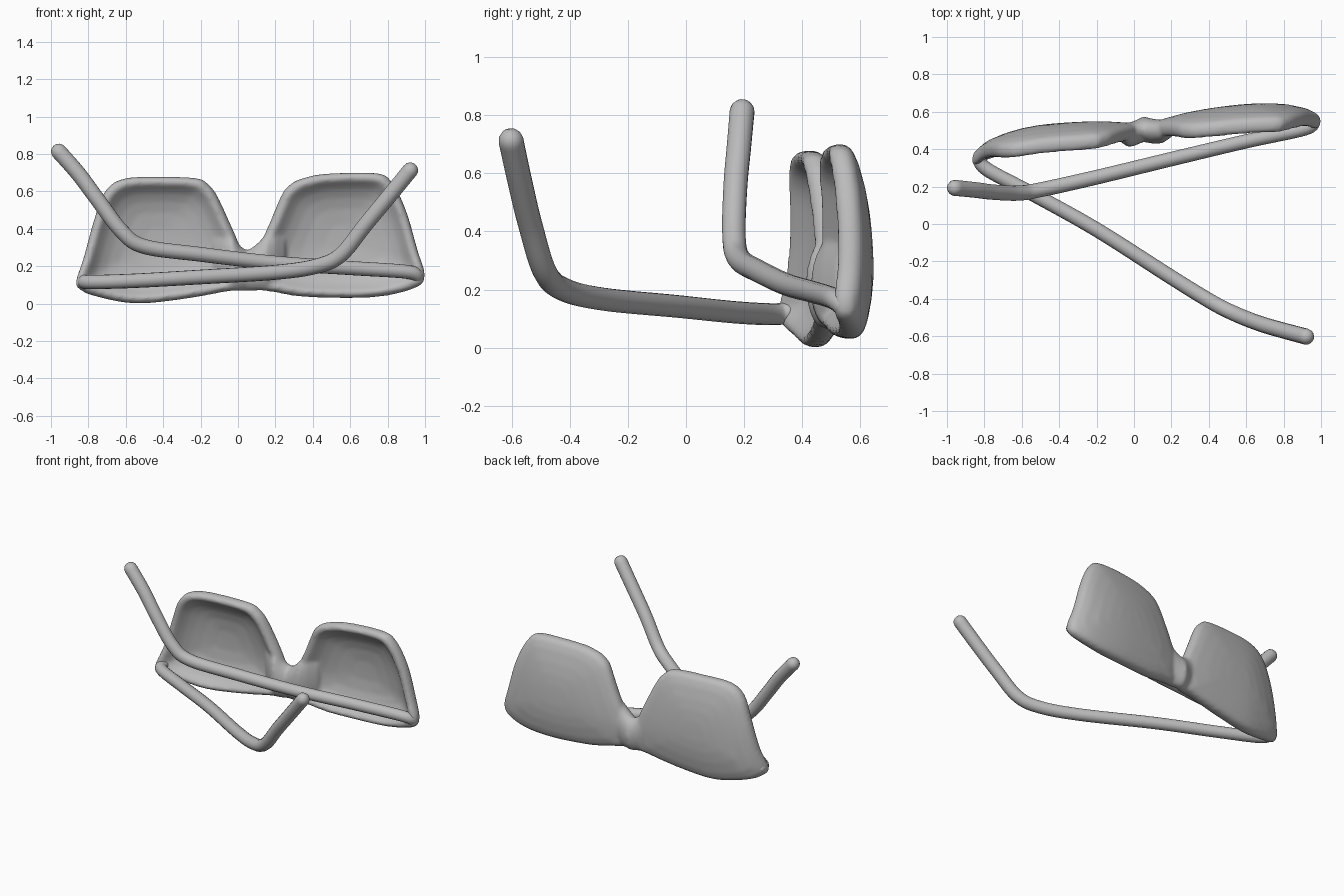
import bpy, bmesh, math
from mathutils import Vector

if "Cube" in bpy.data.objects:
    bpy.data.objects.remove(bpy.data.objects["Cube"])

grey = bpy.data.materials.new("grey plastic")
grey.diffuse_color = (0.5, 0.5, 0.5, 1)
grey.use_nodes = True
grey.node_tree.nodes["Principled BSDF"].inputs["Base Color"].default_value = grey.diffuse_color


def spline(points, steps, closed=False):
    """Smooth curve through the points."""
    pts = [Vector(p) for p in points]
    n = len(pts)
    get = (lambda i: pts[i % n]) if closed else (lambda i: pts[max(0, min(n - 1, i))])
    out = []
    for i in range(n if closed else n - 1):
        a, b, c, d = (get(i + k) for k in (-1, 0, 1, 2))
        for s in range(steps):
            t = s / steps
            out.append(0.5 * (2 * b + (c - a) * t + (2 * a - 5 * b + 4 * c - d) * t * t
                              + (3 * b - a - 3 * c + d) * t ** 3))
    return out if closed else out + [pts[-1]]


# Curved line of the front frame seen from above
bow = spline([(-.87, .335), (-.8, .385), (-.7, .42), (-.5, .46), (-.2, .483), (.06, .495),
              (.3, .535), (.6, .572), (.85, .575), (1.0, .545)], 8)


def frame_y(x, z):
    for a, b in zip(bow, bow[1:]):
        if x <= b.x:
            break
    t = max(0, min(1, (x - a.x) / (b.x - a.x)))
    return a.y + (b.y - a.y) * t + .006 - 0.26 * (z - 0.25) ** 2


def finish(name, bm):
    bmesh.ops.recalc_face_normals(bm, faces=bm.faces)
    mesh = bpy.data.meshes.new(name)
    bm.to_mesh(mesh)
    bm.free()
    for p in mesh.polygons:
        p.use_smooth = True
    mesh.materials.append(grey)
    ob = bpy.data.objects.new(name, mesh)
    bpy.context.collection.objects.link(ob)
    return ob


def loft(name, rings, start, end):
    """Skin closed rings and close both ends to a point."""
    bm = bmesh.new()
    rows = [[bm.verts.new(p) for p in r] for r in rings]
    n = len(rows[0])
    for a, b in zip(rows, rows[1:]):
        for i in range(n):
            j = (i + 1) % n
            bm.faces.new((a[i], a[j], b[j], b[i]))
    for row, tip in ((rows[0], start), (rows[-1], end)):
        v = bm.verts.new(tip)
        for i in range(n):
            bm.faces.new((row[i], row[(i + 1) % n], v))
    return finish(name, bm)


# Section from the dished inside, round the thick rim, to the domed outside
section = [(.2, .032), (.45, .025), (.62, .012), (.74, -.006), (.81, -.025), (.86, -.042),
           (.90, -.050), (.95, -.044), (.985, -.026), (1, .0), (.988, .022), (.94, .037),
           (.82, .048), (.6, .057), (.4, .062), (.2, .064)]


def lens(name, outline, cx, cz):
    edge = spline(outline, 5, True)

    def at(s, dy, p):
        x, z = cx + (p.x - cx) * s, cz + (p.y - cz) * s
        return (x, frame_y(x, z) + dy, z)
    return loft(name, [[at(s, dy, p) for p in edge] for s, dy in section],
                at(0, .032, edge[0]), at(0, .064, edge[0]))


left = lens("left_lens", [
    (-.868, .115), (-.825, .25), (-.77, .45), (-.712, .60), (-.61, .669),
    (-.4, .679), (-.215, .67), (-.158, .638), (-.113, .582), (-.046, .44), (.005, .32),
    (.04, .2), (.01, .085), (-.07, .063), (-.31, .021), (-.555, .0),
    (-.77, .040), (-.848, .076)], -.43, .33)
right = lens("right_lens", [
    (1.0, .15), (.96, .29), (.897, .505), (.818, .657), (.73, .699),
    (.46, .694), (.335, .667), (.277, .636), (.235, .587), (.172, .44), (.12, .32), (.08, .2),
    (.11, .085), (.195, .061), (.38, .034), (.73, .034), (.95, .084)], .56, .35)

# Waisted bridge, swelling into a nose pad at each side: x, bottom, top, front, back
bridge_rings = []
for x, lo, hi, front, back in [(-.13, .15, .38, .485, .525), (-.08, .09, .40, .445, .53),
                               (-.03, .066, .37, .41, .54), (.01, .066, .31, .42, .555),
                               (.05, .066, .283, .44, .575), (.09, .068, .31, .43, .565),
                               (.15, .07, .37, .43, .555), (.2, .09, .41, .465, .56),
                               (.25, .14, .39, .515, .57)]:
    bridge_rings.append([(x, (front + back) / 2 + (back - front) / 2 * math.cos(k * math.tau / 24),
                          (lo + hi) / 2 + (hi - lo) / 2 * math.sin(k * math.tau / 24))
                         for k in range(24)])
bridge = loft("bridge", bridge_rings, (-.14, .505, .265), (.26, .545, .265))

# Fuse lenses and bridge into one soft moulded front
for ob in (left, right, bridge):
    ob.select_set(True)
bpy.context.view_layer.objects.active = left
bpy.ops.object.join()
left.name = "front_frame"
fuse = left.modifiers.new("fuse", 'REMESH')
fuse.mode = 'VOXEL'
fuse.voxel_size = 0.011
fuse.use_smooth_shade = True
soften = left.modifiers.new("soften", 'SMOOTH')
soften.factor = 0.5
soften.iterations = 8


# Folded arms: round tubes with rounded ends
def arm(name, points, r0, r1):
    path = spline(points, 8)
    n = len(path)
    rings = []
    dirs = [(path[min(i + 1, n - 1)] - path[max(i - 1, 0)]).normalized() for i in range(n)]
    stations = [(path[0], dirs[0], r0, -a) for a in (1.2, .8, .4)]
    stations += [(p, d, r0 + (r1 - r0) * i / (n - 1), 0) for i, (p, d) in enumerate(zip(path, dirs))]
    stations += [(path[-1], dirs[-1], r1, a) for a in (.4, .8, 1.2)]
    for p, d, r, a in stations:
        u = d.cross(Vector((0.3, 1, 0))).normalized()
        w = d.cross(u)
        c = p + d * r * math.sin(a)
        rings.append([c + r * math.cos(a) * (u * math.cos(k * math.tau / 16) + w * math.sin(k * math.tau / 16))
                      for k in range(16)])
    loft(name, rings, path[0] - dirs[0] * r0, path[-1] + dirs[-1] * r1)


arm("left_arm", [(-.825, .36, .12), (-.79, .295, .115), (-.55, .165, .122), (-.2, -.03, .142),
                 (.2, -.285, .167), (.42, -.42, .20), (.55, -.485, .26), (.68, -.535, .42),
                 (.8, -.57, .565), (.92, -.602, .712)], .037, .043)
arm("right_arm", [(.958, .55, .135), (.915, .51, .168), (.6, .442, .19), (.2, .347, .217),
                  (-.2, .25, .263), (-.5, .183, .305), (-.62, .165, .385), (-.75, .17, .555),
                  (-.85, .182, .69), (-.957, .193, .812)], .036, .043)
